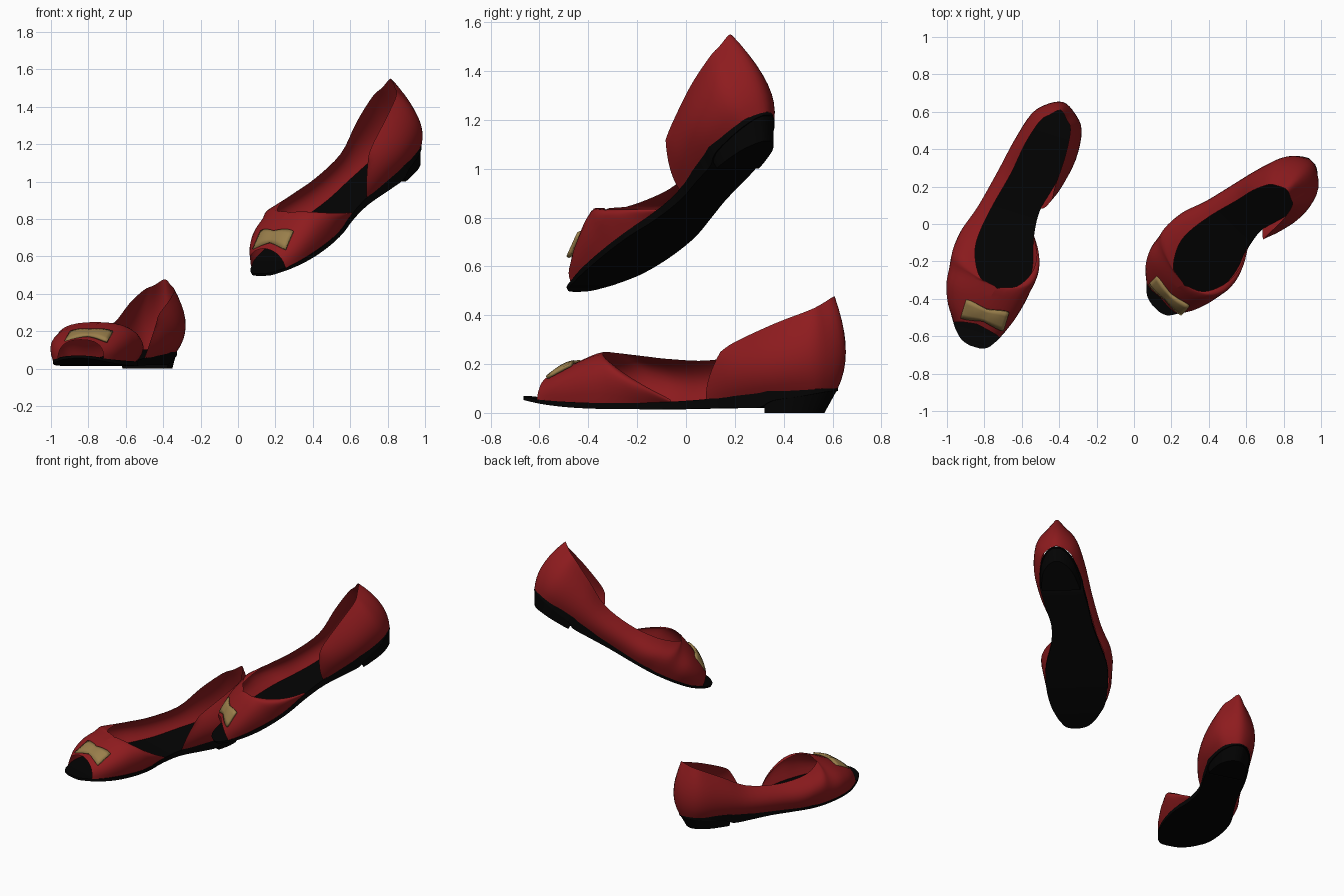
import bpy, bmesh, math
from mathutils import Vector

if "Cube" in bpy.data.objects:
    bpy.data.objects.remove(bpy.data.objects["Cube"])


def material(name, colour):
    m = bpy.data.materials.new(name)
    m.diffuse_color = (*colour, 1)
    m.use_nodes = True
    m.node_tree.nodes["Principled BSDF"].inputs["Base Color"].default_value = m.diffuse_color
    return m


RED = material("red leather", (0.27, 0.011, 0.013))
BLACK = material("black sole", (0.001, 0.001, 0.001))
GOLD = material("gold bow", (0.32, 0.21, 0.07))


def smooth_rows(keys, n):
    """Catmull-Rom interpolation through rows of numbers."""
    out = []
    for i in range(len(keys) - 1):
        a, b = keys[max(i - 1, 0)], keys[i]
        c, d = keys[i + 1], keys[min(i + 2, len(keys) - 1)]
        for k in range(n):
            t = k / n
            out.append([0.5 * (2 * q + (r - p) * t + (2 * p - 5 * q + 4 * r - s) * t * t
                               + (3 * q - p - 3 * r + s) * t ** 3)
                        for p, q, r, s in zip(a, b, c, d)])
    return out + [list(keys[-1])]


def grid(bm, rows, flip=False, closed=False):
    """Skin a list of equal-length point rows."""
    vs = [[bm.verts.new(p) for p in row] for row in rows]
    m = len(rows[0])
    for a, b in zip(vs, vs[1:]):
        for j in range(m if closed else m - 1):
            k = (j + 1) % m
            f = [a[j], a[k], b[k], b[j]]
            bm.faces.new(f[::-1] if flip else f)
    return vs


def finish(bm, name, mats, angle=40):
    me = bpy.data.meshes.new(name)
    bm.to_mesh(me)
    bm.free()
    for m in mats:
        me.materials.append(m)
    ob = bpy.data.objects.new(name, me)
    bpy.context.collection.objects.link(ob)
    bpy.ops.object.select_all(action='DESELECT')
    ob.select_set(True)
    bpy.context.view_layer.objects.active = ob
    bpy.ops.object.shade_smooth_by_angle(angle=math.radians(angle))
    return ob


def wall(bm, keys, flip):
    """Each key: bottom point, bulge control, top edge point."""
    rows = []
    for k in smooth_rows(keys, 4):
        b, m, t = Vector(k[:3]), Vector(k[3:6]), Vector(k[6:])
        rows.append([b * (1 - s) ** 2 + m * 2 * s * (1 - s) + t * s * s
                     for s in [i / 9 for i in range(10)]])
    grid(bm, rows, flip)


# vamp left half, closed side wall, heel counter and open-side quarter
closed_side = [
    (-.168, -.605, .05, -.172, -.59, .155, -.05, -.575, .155),
    (-.22, -.52, .045, -.262, -.52, .18, -.045, -.52, .185),
    (-.25, -.42, .04, -.33, -.42, .22, -.025, -.44, .22),
    (-.26, -.33, .036, -.35, -.33, .245, .0, -.36, .248),
    (-.26, -.25, .034, -.36, -.25, .235, -.10, -.335, .246),
    (-.25, -.18, .034, -.352, -.18, .19, -.165, -.23, .232),
    (-.235, -.1, .036, -.33, -.1, .155, -.18, -.12, .22),
    (-.195, .03, .042, -.275, .03, .14, -.155, .05, .215)]
heel_wrap = [
    (-.15, .25, .062, -.225, .25, .16, -.11, .25, .25),
    (-.115, .42, .085, -.19, .42, .2, -.085, .42, .345),
    (-.07, .57, .095, -.145, .59, .23, -.045, .56, .42),
    (-.025, .63, .1, -.07, .685, .24, -.003, .61, .445),
    (.04, .66, .1, .045, .735, .25, .045, .65, .478),
    (.1, .63, .1, .15, .69, .24, .09, .61, .447),
    (.14, .57, .095, .235, .59, .23, .125, .565, .42),
    (.157, .42, .085, .25, .42, .2, .14, .42, .365),
    (.125, .25, .062, .205, .25, .17, .135, .25, .29),
    (.092, .115, .05, .125, .115, .13, .14, .19, .25)]
# vamp right half, ending in the diagonal wing
open_side = [
    (.088, -.612, .05, .095, -.60, .155, -.05, -.575, .155),
    (.12, -.52, .045, .165, -.52, .18, -.045, -.52, .185),
    (.14, -.42, .04, .21, -.42, .22, -.025, -.44, .22),
    (.15, -.33, .036, .235, -.33, .245, .0, -.36, .248),
    (.15, -.24, .036, .24, -.25, .20, .095, -.32, .228),
    (.135, -.16, .036, .22, -.18, .14, .15, -.23, .17),
    (.112, -.09, .038, .17, -.1, .09, .15, -.13, .11),
    (.097, -.03, .04, .107, -.03, .045, .102, -.035, .055)]

# sole stations: length position, left, right, bottom, top
sole_keys = [
    (-.695, -.05, .0, .056, .07), (-.68, -.1, .042, .052, .067),
    (-.64, -.145, .072, .045, .061), (-.6, -.174, .094, .038, .054),
    (-.52, -.22, .126, .028, .048), (-.42, -.245, .148, .02, .043),
    (-.3, -.258, .156, .016, .04), (-.18, -.252, .145, .015, .04),
    (-.05, -.215, .108, .015, .045), (.1, -.175, .095, .018, .055),
    (.25, -.152, .13, .02, .072), (.36, -.13, .152, .022, .086),
    (.42, -.12, .16, .05, .092), (.55, -.078, .143, .07, .102),
    (.625, -.025, .10, .085, .104), (.655, .015, .06, .09, .104)]


def build_shoe(label, location, rotation):
    parts = []

    # thin leather upper
    bm = bmesh.new()
    wall(bm, closed_side + heel_wrap, False)
    wall(bm, open_side, True)
    # close the centre seam of the vamp
    seam = [v for v in bm.verts if v.is_boundary and v.co.y < -.34 and v.co.z > .15
            and abs(v.co.x) < .08]
    bmesh.ops.remove_doubles(bm, verts=seam, dist=0.012)
    parts.append(finish(bm, label + "_upper", [RED], 60))

    # sole
    bm = bmesh.new()
    rows = [[(a, y, lo), (a, y, hi), (b, y, hi), (b, y, lo)]
            for y, a, b, lo, hi in smooth_rows(sole_keys, 3)]
    vs = grid(bm, rows, closed=True)
    bm.faces.new(vs[0])
    bm.faces.new(vs[-1])
    bmesh.ops.recalc_face_normals(bm, faces=bm.faces)
    parts.append(finish(bm, label + "_sole", [BLACK]))

    # tapered heel block
    bm = bmesh.new()
    back = [k for k in smooth_rows(sole_keys, 3) if k[0] > .37]
    ring = [(k[1], k[0]) for k in back] + [(k[2], k[0]) for k in reversed(back)]
    low = [(.03 + (x - .03) * .88, .37 + (y - .37) * .8, 0) for x, y in ring]
    vs = grid(bm, [low, [(x, y, .08 + .02 * (y - .37) / .29) for x, y in ring]], closed=True)
    bm.faces.new(vs[0])
    bm.faces.new(vs[1])
    bmesh.ops.recalc_face_normals(bm, faces=bm.faces)
    parts.append(finish(bm, label + "_heel", [BLACK]))

    # pinched bow following the vamp
    bm = bmesh.new()
    rows = []
    for i in range(13):
        u = -.118 + .236 * i / 12
        h = .036 + .022 * min(1, abs(u) / .09)
        puff = .008 * math.sin(math.pi * min(1, abs(u) / .118))
        rows.append([(u - .022, -.516 + .88 * h * v,
                      .191 - 1.5 * u * u + .45 * h * v + puff * (1 - v * v))
                     for v in (-1, -.5, 0, .5, 1)])
    grid(bm, rows, flip=True)
    ob = finish(bm, label + "_bow", [GOLD])
    mod = ob.modifiers.new("thickness", 'SOLIDIFY')
    mod.thickness = 0.014
    mod.offset = 0
    parts.append(ob)

    for ob in parts:
        ob.location = location
        ob.rotation_euler = [math.radians(a) for a in rotation]


build_shoe("standing_shoe", (-.625, 0, 0), (0, 0, -17))
build_shoe("tilted_shoe", (.57, -.012, .806), (31, 0, -43.5))
